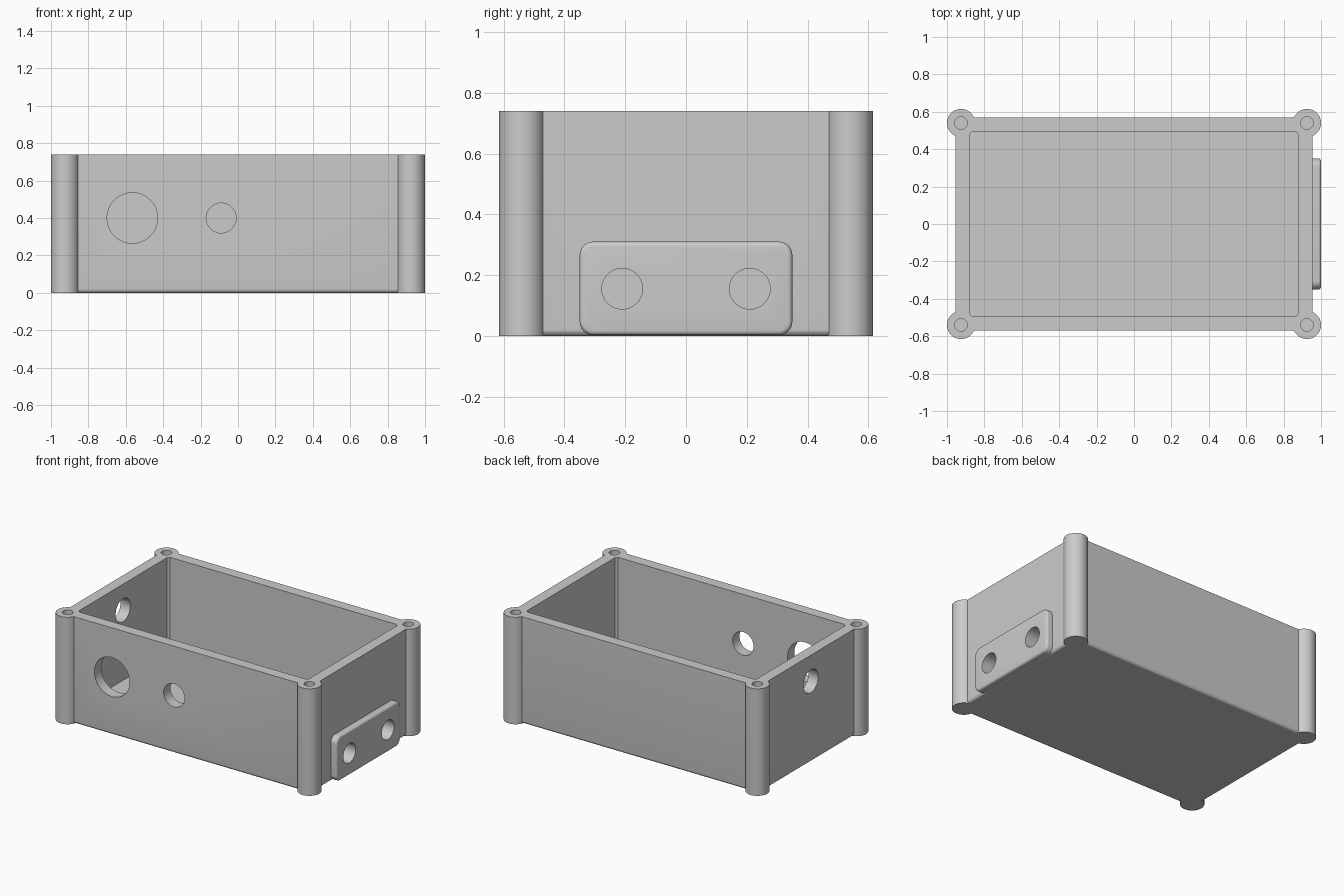
import bpy, bmesh
from math import pi
from mathutils import Matrix, Vector

if "Cube" in bpy.data.objects:
    bpy.data.objects.remove(bpy.data.objects["Cube"], do_unlink=True)

HEIGHT = 0.74
WALL = 0.075
HALF_X, HALF_Y = 0.955, 0.57
POST_X, POST_Y, POST_R = 0.925, 0.54, 0.075
PLATE_Z = 0.155

grey = bpy.data.materials.new("plain grey")
grey.use_nodes = True
colour = (0.6, 0.6, 0.6, 1)
grey.diffuse_color = colour
grey.node_tree.nodes["Principled BSDF"].inputs["Base Color"].default_value = colour


def finish(bm, name):
    mesh = bpy.data.meshes.new(name)
    bmesh.ops.recalc_face_normals(bm, faces=bm.faces)
    bm.to_mesh(mesh)
    bm.free()
    mesh.materials.append(grey)
    obj = bpy.data.objects.new(name, mesh)
    bpy.context.collection.objects.link(obj)
    return obj


def box(name, low, high, bevels=()):
    """Box between two corners; each bevel is (edge rule, radius, segments)."""
    low, high = Vector(low), Vector(high)
    bm = bmesh.new()
    bmesh.ops.create_cube(bm, size=1)
    bmesh.ops.scale(bm, vec=high - low, verts=bm.verts)
    bmesh.ops.translate(bm, vec=(low + high) / 2, verts=bm.verts)
    for rule, radius, segments in bevels:
        edges = [e for e in bm.edges if rule(*(v.co for v in e.verts))]
        bmesh.ops.bevel(bm, geom=edges, offset=radius, segments=segments,
                        profile=0.5, affect='EDGES')
    return finish(bm, name)


def cylinder(name, centre, radius, length, axis='Z'):
    bm = bmesh.new()
    turn = {'X': Matrix.Rotation(pi / 2, 4, 'Y'),
            'Y': Matrix.Rotation(pi / 2, 4, 'X'), 'Z': Matrix()}[axis]
    bmesh.ops.create_cone(bm, cap_ends=True, segments=64, radius1=radius,
                          radius2=radius, depth=length,
                          matrix=Matrix.Translation(centre) @ turn)
    return finish(bm, name)


def combine(target, tool, operation, keep=False):
    mod = target.modifiers.new("combine", 'BOOLEAN')
    mod.operation, mod.object, mod.solver = operation, tool, 'EXACT'
    bpy.context.view_layer.objects.active = target
    bpy.ops.object.modifier_apply(modifier=mod.name)
    if not keep:
        bpy.data.objects.remove(tool, do_unlink=True)


# Shell with rounded bottom edges and an open cavity
body = box("enclosure_body", (-HALF_X, -HALF_Y, 0), (HALF_X, HALF_Y, HEIGHT),
           [(lambda a, b: a.z < 0.01 and b.z < 0.01, 0.02, 5)])
combine(body, box("cavity", (WALL - HALF_X, WALL - HALF_Y, WALL),
                  (HALF_X - WALL, HALF_Y - WALL, HEIGHT + 0.2)), 'DIFFERENCE')

# Corner posts, then blind screw holes
corners = [(x, y) for x in (-POST_X, POST_X) for y in (-POST_Y, POST_Y)]
for x, y in corners:
    combine(body, cylinder("corner_post", (x, y, HEIGHT / 2), POST_R, HEIGHT), 'UNION')
for x, y in corners:
    combine(body, cylinder("screw_hole", (x, y, HEIGHT), 0.034, 0.8), 'DIFFERENCE')

# Round openings in the front and right-hand walls
for x, radius in ((-0.565, 0.135), (-0.09, 0.08)):
    combine(body, cylinder("front_hole", (x, -HALF_Y, 0.4), radius, 0.3, 'Y'), 'DIFFERENCE')
combine(body, cylinder("end_hole", (-HALF_X, 0, 0.56), 0.08, 0.3, 'X'), 'DIFFERENCE')

# Raised plate with rounded corners and softened outer rim
plate = box("side_plate", (HALF_X - 0.02, -0.35, 0.002), (1, 0.35, 0.31),
            [(lambda a, b: abs(a.x - b.x) > 0.03, 0.045, 8),
             (lambda a, b: a.x > 0.999 and b.x > 0.999, 0.015, 4)])

# Two openings through both plate and wall
for y in (-0.21, 0.21):
    hole = cylinder("plate_hole", (HALF_X, y, PLATE_Z), 0.067, 0.3, 'X')
    combine(plate, hole, 'DIFFERENCE', keep=True)
    combine(body, hole, 'DIFFERENCE')

# Smooth curved faces, crisp edges
bpy.ops.object.select_all(action='DESELECT')
for part in (body, plate):
    part.select_set(True)
bpy.context.view_layer.objects.active = body
bpy.ops.object.shade_smooth_by_angle(angle=pi / 6)
